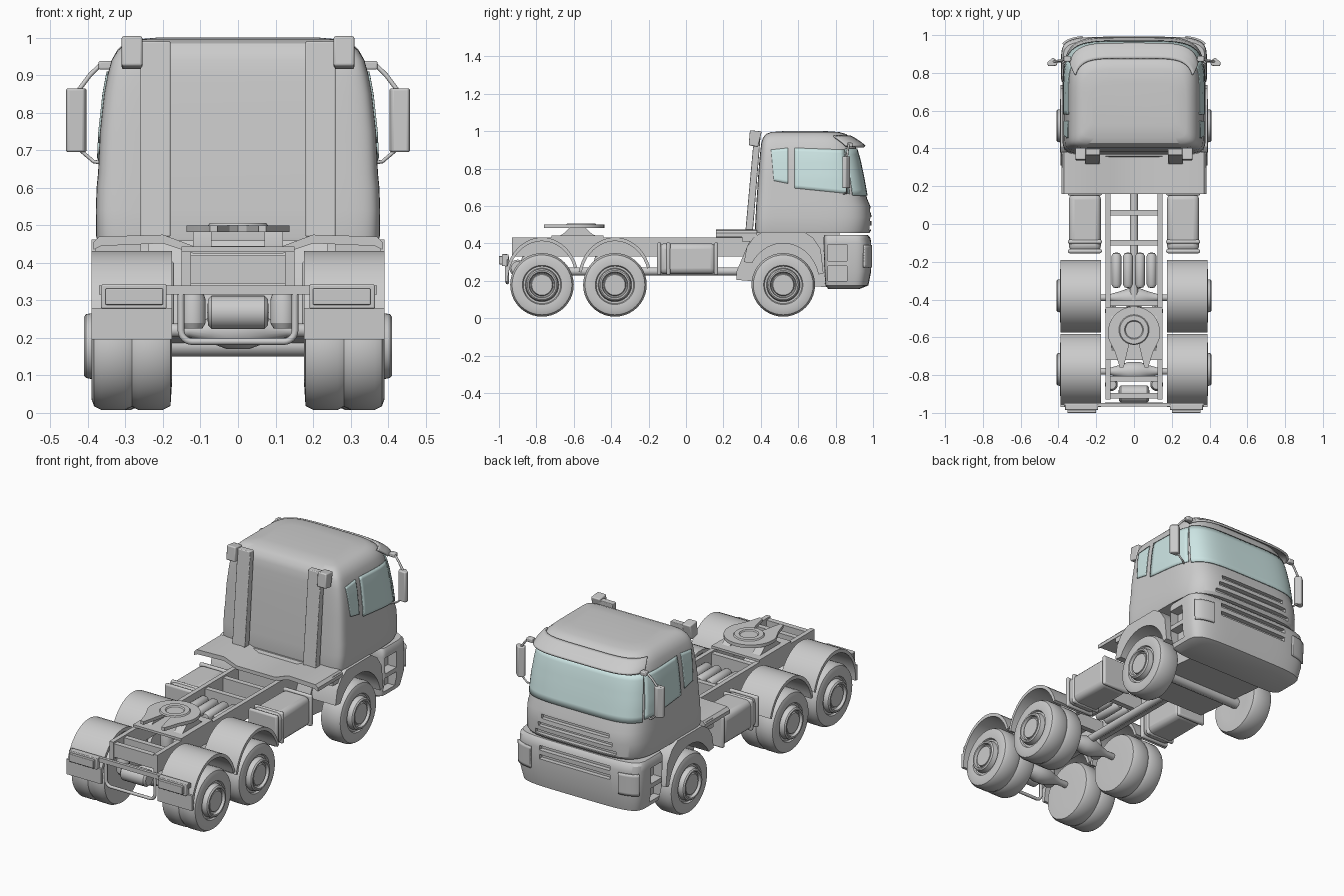
import bpy, bmesh
from math import sin, cos, pi, copysign
from mathutils import Vector

if "Cube" in bpy.data.objects:
    bpy.data.objects.remove(bpy.data.objects["Cube"])

GLASS = bpy.data.materials.new("glass")
GLASS.diffuse_color = (0.62, 0.80, 0.79, 1)
GLASS.use_nodes = True
GLASS.node_tree.nodes["Principled BSDF"].inputs["Base Color"].default_value = GLASS.diffuse_color


def mesh(name, verts, faces, mirror=False, bevel=0, mat=None):
    me = bpy.data.meshes.new(name)
    me.from_pydata(verts, [], faces)
    bm = bmesh.new()
    bm.from_mesh(me)
    bmesh.ops.remove_doubles(bm, verts=bm.verts, dist=1e-5)
    bmesh.ops.recalc_face_normals(bm, faces=bm.faces)
    bm.to_mesh(me)
    bm.free()
    ob = bpy.data.objects.new(name, me)
    bpy.context.collection.objects.link(ob)
    if bevel:
        b = ob.modifiers.new("bevel", 'BEVEL')
        b.width, b.segments, b.limit_method = bevel, 3, 'ANGLE'
    if mirror:
        ob.modifiers.new("mirror", 'MIRROR')
    if mat:
        me.materials.append(mat)
    return ob


def prism(name, pts, axis, a0, a1, **kw):
    """Extrude a 2D outline along x (y,z points), y (x,z) or z (x,y)."""
    put = {'x': lambda p, a: (a, *p), 'y': lambda p, a: (p[0], a, p[1]), 'z': lambda p, a: (*p, a)}[axis]
    n = len(pts)
    faces = [tuple(range(n)), tuple(range(2 * n - 1, n - 1, -1))]
    faces += [(i, (i + 1) % n, n + (i + 1) % n, n + i) for i in range(n)]
    return mesh(name, [put(p, a) for a in (a0, a1) for p in pts], faces, **kw)


def box(name, x, y, z, **kw):
    return prism(name, [(x[0], y[0]), (x[1], y[0]), (x[1], y[1]), (x[0], y[1])], 'z', *z, **kw)


def lathe(name, prof, axis, c, seg=32, **kw):
    """Spin (radius, distance) points round an axis through c."""
    verts, faces = [], []
    for r, a in prof:
        for i in range(seg):
            u, v = r * cos(2 * pi * i / seg), r * sin(2 * pi * i / seg)
            p = {'x': (a, u, v), 'y': (u, a, v), 'z': (u, v, a)}[axis]
            verts.append(Vector(p) + Vector(c))
    for k in range(len(prof) - 1):
        for i in range(seg):
            j = (i + 1) % seg
            faces.append((k * seg + i, k * seg + j, (k + 1) * seg + j, (k + 1) * seg + i))
    faces += [tuple(range(seg)), tuple(range((len(prof) - 1) * seg, len(prof) * seg))]
    faces = [f for f in faces if len({tuple(round(q, 5) for q in verts[i]) for i in f}) > 2]
    return mesh(name, verts, faces, **kw)


def pipe(name, pts, r, mirror=False):
    cu = bpy.data.curves.new(name, 'CURVE')
    cu.dimensions, cu.bevel_depth, cu.bevel_resolution, cu.use_fill_caps = '3D', r, 2, True
    s = cu.splines.new('POLY')
    s.points.add(len(pts) - 1)
    for p, q in zip(s.points, pts):
        p.co = (*q, 1)
    ob = bpy.data.objects.new(name, cu)
    bpy.context.collection.objects.link(ob)
    if mirror:
        ob.modifiers.new("mirror", 'MIRROR')


# Body shells: stacked rounded outlines (z, half width, back y, front y)
N = 5
CAB = [(.455, .374, .37, .98), (.47, .378, .368, .99), (.54, .379, .372, .992), (.60, .377, .375, .985),
       (.64, .373, .378, .968), (.75, .368, .385, .948), (.85, .357, .393, .927), (.90, .348, .398, .912),
       (.94, .337, .403, .898), (.965, .322, .412, .88), (.985, .300, .428, .855), (.995, .275, .455, .82),
       (1.0, .22, .52, .75)]
BUMPER = [(.157, .33, .76, .93), (.175, .368, .745, .975), (.25, .384, .74, .99), (.40, .386, .735, .992),
          (.43, .384, .735, .985), (.445, .375, .74, .972)]


def section(rows, z):
    for a, b in zip(rows, rows[1:]):
        if z <= b[0]:
            t = (z - a[0]) / (b[0] - a[0])
            return [a[i] + t * (b[i] - a[i]) for i in (1, 2, 3)]
    return rows[-1][1:]


def shell(name, rows, ym, seg=96):
    verts, faces = [], []
    for z, hw, yb, yf in rows:
        for i in range(seg):
            t = 2 * pi * (i + .5) / seg
            c, s = cos(t), sin(t)
            n, d = (N, yf - ym) if s > 0 else (11, ym - yb)
            verts.append((hw * copysign(abs(c) ** (2 / n), c), ym + d * copysign(abs(s) ** (2 / n), s), z))
    for k in range(len(rows) - 1):
        for i in range(seg):
            j = (i + 1) % seg
            faces.append((k * seg + i, k * seg + j, (k + 1) * seg + j, (k + 1) * seg + i))
    faces += [tuple(range(seg)), tuple(range((len(rows) - 1) * seg, len(rows) * seg))]
    return mesh(name, verts, faces)


def grid(name, fn, nu, nv, thick, **kw):
    verts = [fn(i / nu, j / nv) for j in range(nv + 1) for i in range(nu + 1)]
    w = nu + 1
    faces = [(j * w + i, j * w + i + 1, j * w + w + i + 1, j * w + w + i) for j in range(nv) for i in range(nu)]
    s = mesh(name, verts, faces, **kw).modifiers.new("thickness", 'SOLIDIFY')
    s.thickness, s.offset = thick, 0


def front_panel(name, rows, ym, f0, f1, z0, z1, off0, off1, thick, **kw):
    """Panel lying on the front of a shell; f is a fraction of the half width."""
    def fn(u, v):
        z = z0 + v * (z1 - z0)
        hw, _, yf = section(rows, z)
        f = f0 + u * (f1 - f0) if f0 >= 0 else f1 * sin((u - .5) * pi)
        g = 1 + .004 / hw
        return (f * hw * g, ym + (yf - ym) * (1 - abs(f) ** N) ** (1 / N) + off0 + v * (off1 - off0), z)
    grid(name, fn, 28, 8, thick, **kw)


def side_window(name, q):
    """Glass on the cab side; q holds four (y, z) corners."""
    def fn(u, v):
        y, z = [(q[0][i] * (1 - u) + q[1][i] * u) * (1 - v) + (q[3][i] * (1 - u) + q[2][i] * u) * v for i in (0, 1)]
        hw, yb, yf = section(CAB, z)
        e, n = ((y - .6) / (yf - .6), N) if y > .6 else ((.6 - y) / (.6 - yb), 11)
        return (hw * (1 - e ** n) ** (1 / n) + .002, y, z)
    grid(name, fn, 12, 12, .005, mirror=True, mat=GLASS)


def cut(ob, name, boxes, mirror=False):
    for b in boxes:
        c = box(name, *b, mirror=mirror)
        c.hide_render = True
        c.hide_set(True)
        m = ob.modifiers.new("cut", 'BOOLEAN')
        m.object, m.operation, m.solver = c, 'DIFFERENCE', 'EXACT'


# Cab, bumper with steps, glass, visor and lamps
cab = shell("cab", CAB, .6)
cut(cab, "grille_cutter", [((-w, w), (.965, 1.05), (z - .011, z + .011)) for w, z in ((.25, .485), (.23, .53), (.21, .575))])
bumper = shell("bumper", BUMPER, .84)
cut(bumper, "step_cutter", [((.33, .45), (.76, .86), z) for z in ((.20, .28), (.305, .395))], mirror=True)
cut(bumper, "intake_cutter", [((-.22, .22), (.965, 1.05), z) for z in ((.385, .41), (.335, .36))])
front_panel("windscreen", CAB, .6, -1, .93, .655, .905, .003, .003, .006, mat=GLASS)
front_panel("sun_visor", CAB, .6, -1, .97, .918, .972, .05, .005, .012)
front_panel("headlamp", BUMPER, .84, .70, .96, .27, .39, .003, .003, .012, mirror=True)
side_window("door_window", [(.58, .695), (.875, .665), (.845, .90), (.58, .91)])
side_window("rear_side_window", [(.47, .735), (.545, .72), (.545, .91), (.455, .90)])
prism("engine_bay", [(.82, .16), (.27, .205), (.27, .25), (.36, .46), (.82, .46)], 'x', -.24, .24)
pipe("front_axle", [(-.36, .52, .18), (.36, .52, .18)], .03)

# Mirrors
prism("mirror_housing", [(.402, .862), (.43, .88), (.46, .855), (.455, .835), (.41, .838)], 'z', .695, .865, mirror=True, bevel=.006)
pipe("mirror_arm_top", [(.33, .87, .925), (.37, .87, .925), (.395, .865, .90), (.425, .86, .86)], .006, True)
pipe("mirror_arm_low", [(.355, .84, .665), (.385, .86, .67), (.42, .86, .70)], .005, True)
box("marker_lamp", (.335, .372), (.86, .89), (.915, .938), mirror=True, bevel=.005)

# Air intake stacks behind the cab
prism("stack", [(.318, .47), (.358, .47), (.40, .99), (.365, .99)], 'x', .18, .26, mirror=True, bevel=.004)
prism("stack_head", [(.335, .925), (.385, .915), (.405, .998), (.342, 1.005)], 'x', .255, .31, mirror=True, bevel=.006)

# Platform behind the cab
half = [(.12, .445), (.20, .475), (.37, .47), (.385, .455), (.385, .435), (.365, .445), (.20, .452), (.12, .425)]
prism("platform", half + [(-x, z) for x, z in reversed(half)], 'y', .16, .38)
box("platform_box", (.26, .38), (.30, .37), (.41, .462), mirror=True)

# Chassis frame
prism("frame_rail", [(-.93, .33), (-.93, .43), (.7, .43), (.7, .33)], 'x', .125, .15, mirror=True)
for y in (-.91, -.82, -.42, -.10, .06, .2):
    box("cross_member", (-.13, .13), (y - .015, y + .015), (.345, .42))
lathe("drive_shaft", [(.022, -.72), (.022, .4)], 'y', (0, 0, .25), 16)
rounded = [(.175, .235), (.345, .235), (.345, .40), (.175, .40)]
prism("fuel_tank", rounded, 'y', -.145, .16, mirror=True, bevel=.03)
band = [(.17, .23), (.35, .23), (.35, .405), (.17, .405)]
for y in (-.155, -.105, .15):
    prism("tank_band", band, 'y', y, y + .022, mirror=True, bevel=.01)
for x in (.032, .093):
    lathe("air_cylinder", [(0, -.34), (.018, -.335), (.026, -.32), (.026, -.17), (.018, -.155), (0, -.15)], 'y', (x, 0, .385), 16, mirror=True)
lathe("cross_tank", [(0, -.082), (.035, -.08), (.045, -.07), (.045, .07), (.035, .08), (0, .082)], 'x', (0, -.9, .268), 24)

# Rear axles with air springs
for y in (-.77, -.38):
    lathe("rear_axle", [(.018, -.30), (.018, -.13), (.035, -.07), (.05, -.03), (.05, .03), (.035, .07), (.018, .13), (.018, .30)], 'x', (0, y - .01, .22), 20)
    lathe("air_spring", [(.025, .225), (.034, .24), (.034, .30), (.025, .33)], 'z', (.12, y - .08, 0), 20, mirror=True)

# Wheels
HUB = [(0, .402), (.055, .402), (.06, .39), (.066, .395), (.07, .41), (.078, .411), (.085, .405), (.09, .378), (.1, .378), (.105, .388)]
OUTER = [(.14, .391), (.16, .384), (.17, .365)]
DUAL = HUB + OUTER + [(.17, .30), (.162, .283), (.17, .266), (.17, .20), (.16, .18), (.10, .176), (0, .18)]
SINGLE = HUB + OUTER + [(.17, .285), (.16, .265), (.10, .26), (0, .28)]
for name, y, prof in (("front_wheel", .52, SINGLE), ("middle_wheel", -.38, DUAL), ("rear_wheel", -.77, DUAL)):
    lathe(name, prof, 'x', (0, y, .178), 40, mirror=True)


# Mudguards
def arc(yc, zc, a, b, t0, t1, n=20):
    return [(yc + a * cos(pi * (t0 + (t1 - t0) * i / n) / 180), zc + b * sin(pi * (t0 + (t1 - t0) * i / n) / 180)) for i in range(n + 1)]


prism("front_fender", [(.31, .30), (.325, .38), (.36, .43), (.41, .462), (.63, .462), (.68, .43), (.72, .37), (.735, .24)]
      + arc(.52, .19, .192, .21, 12, 150), 'x', .24, .39, mirror=True)
for y, end in ((-.38, 168), (-.77, 180)):
    outer, inner = arc(y, .20, .198, .232, 18, end), arc(y, .20, .182, .212, end, 18)
    prism("rear_mudguard", outer + inner, 'x', .176, .39, mirror=True)
box("mud_flap", (.176, .39), (-.968, -.952), (.195, .28), mirror=True)

# Rear bar, lamps and underrun hoop
box("lamp_bar", (-.37, .37), (-.965, -.948), (.315, .34))
box("lamp_housing", (.19, .365), (-.985, -.955), (.278, .342), mirror=True, bevel=.004)
box("tail_lamp", (.20, .353), (-1.0, -.98), (.288, .332), mirror=True, bevel=.003)
hoop = [(.152, -.955, .33)] + [(x, -.955, z) for x, z in arc(.122, .22, .03, .03, 0, -90, 6)]
pipe("underrun_hoop", hoop + [(-x, y, z) for x, y, z in reversed(hoop)], .009)

# Fifth wheel coupling
plate = arc(0, -.575, .138, .138, 90, -15, 16) + [(.10, -.68), (.075, -.76), (.055, -.76), (.022, -.62), (0, -.60)]
prism("coupling_plate", plate + [(-x, y) for x, y in plate[-2:0:-1]], 'z', .482, .50)
lathe("coupling_ring", [(.045, .50), (.05, .506), (.075, .506), (.08, .50)], 'z', (0, -.56, 0))
prism("coupling_mount", [(-.70, .43), (-.66, .448), (-.62, .485), (-.54, .485), (-.50, .448), (-.45, .43)], 'x', .07, .12, mirror=True)
box("mounting_plate", (-.15, .15), (-.72, -.44), (.43, .443))

# Smooth shading with sharp edges kept
bpy.ops.object.select_all(action='DESELECT')
for ob in bpy.context.scene.objects:
    if ob.type == 'MESH' and not ob.hide_render:
        ob.select_set(True)
        bpy.context.view_layer.objects.active = ob
bpy.ops.object.shade_smooth_by_angle(angle=pi / 6)
